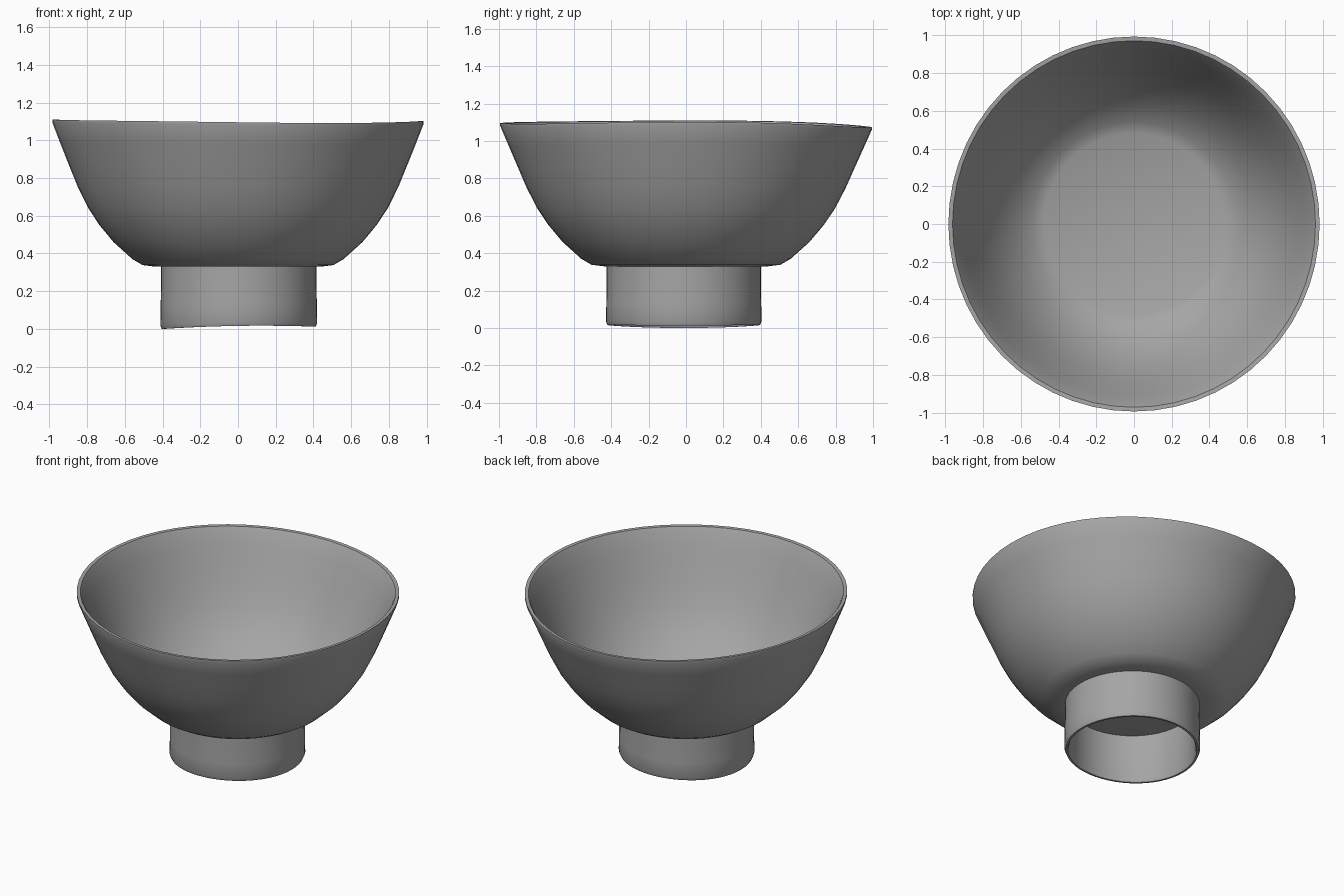
import bpy, bmesh, math

cube = bpy.data.objects.get("Cube")
if cube:
    bpy.data.objects.remove(cube, do_unlink=True)

SEGMENTS = 56

clay = bpy.data.materials.new("grey_clay")
clay.use_nodes = True
GREY = (0.38, 0.38, 0.38, 1)
clay.diffuse_color = GREY
bsdf = clay.node_tree.nodes["Principled BSDF"]
bsdf.inputs["Base Color"].default_value = GREY
bsdf.inputs["Roughness"].default_value = 0.8


def lathe(name, profile, warp, closed=False):
    """Spin a (radius, height) profile about z, then bend it by hand-made unevenness."""
    bm = bmesh.new()
    verts = [bm.verts.new((r, 0, z)) for r, z in profile]
    pairs = list(zip(verts, verts[1:]))
    if closed:
        pairs.append((verts[-1], verts[0]))
    edges = [bm.edges.new(p) for p in pairs]
    bmesh.ops.spin(bm, geom=verts + edges, cent=(0, 0, 0), axis=(0, 0, 1),
                   angle=math.tau, steps=SEGMENTS)
    bmesh.ops.remove_doubles(bm, verts=bm.verts, dist=0.0005)
    for v in bm.verts:
        warp(v.co, math.atan2(v.co.y, v.co.x))
    bmesh.ops.recalc_face_normals(bm, faces=bm.faces)
    mesh = bpy.data.meshes.new(name)
    bm.to_mesh(mesh)
    bm.free()
    mesh.materials.append(clay)
    obj = bpy.data.objects.new(name, mesh)
    bpy.context.collection.objects.link(obj)
    bpy.ops.object.select_all(action="DESELECT")
    obj.select_set(True)
    bpy.context.view_layer.objects.active = obj
    bpy.ops.object.shade_smooth_by_angle(angle=math.radians(38))
    return obj


# Bowl: underside, outer wall, rounded lip, inner wall, flat floor
outer = [(0, 0.33), (0.44, 0.33), (0.505, 0.338), (0.56, 0.37), (0.66, 0.46),
         (0.735, 0.55), (0.795, 0.64), (0.85, 0.75), (0.90, 0.87),
         (0.945, 0.98), (0.985, 1.08)]
lip = [(0.985, 1.095), (0.963, 1.093)]
inner = [(0.952, 1.075), (0.91, 0.98), (0.865, 0.87), (0.815, 0.76),
         (0.76, 0.65), (0.70, 0.56), (0.63, 0.475), (0.54, 0.40),
         (0.48, 0.375), (0, 0.37)]


def bowl_warp(co, a):
    # The rim rises at the sides and dips at the back and front left
    t = max(0, (co.z - 0.4) / 0.7) ** 2
    co.z += t * (0.011 * math.cos(2 * a) - 0.006 * math.cos(a)
                 - 0.008 * math.sin(a) + 0.004 * math.sin(3 * a + 0.6))
    swell = 1 + t * (0.004 - 0.005 * math.cos(2 * a))
    co.x *= swell
    co.y *= swell


lathe("bowl", outer + lip + inner, bowl_warp)

# Foot: open hollow ring tucked into the underside of the bowl
foot = [(0.412, 0.345), (0.412, 0.25), (0.414, 0.12), (0.416, 0.02),
        (0.408, 0.0), (0.395, 0.0), (0.387, 0.02), (0.385, 0.345)]


def foot_warp(co, a):
    # The lower edge is slightly tilted and wavy
    t = max(0, 1 - co.z / 0.3)
    co.z += t * (0.011 + 0.006 * math.cos(a) - 0.005 * math.cos(2 * a))
    co.x += 0.004
    co.y -= 0.012


lathe("foot_ring", foot, foot_warp, closed=True)
